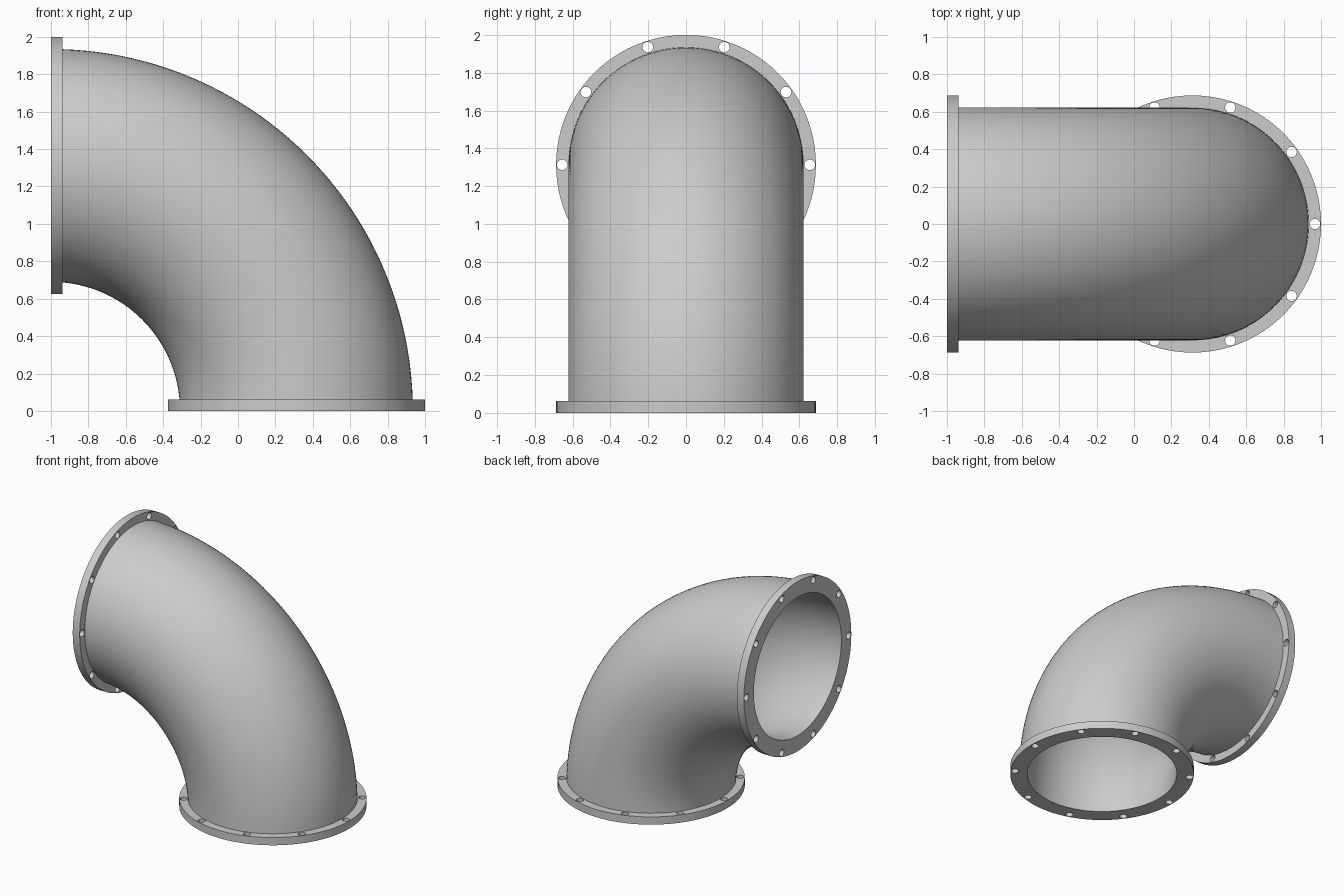
import bpy
import bmesh
from math import cos, sin, pi, radians
from mathutils import Matrix, Vector

BEND = 1.3125            # bend radius, centre of bend at the inner corner
CORNER = Vector((-1, 0, 0))
OUTER, BORE = 0.6225, 0.56
FLANGE_R, FLANGE_T = 0.6875, 0.0625
BOLTS, BOLT_PITCH, BOLT_R = 10, 0.655, 0.028

cube = bpy.data.objects.get("Cube")
if cube:
    bpy.data.objects.remove(cube, do_unlink=True)


def smooth(obj):
    bpy.ops.object.select_all(action='DESELECT')
    obj.select_set(True)
    bpy.context.view_layer.objects.active = obj
    bpy.ops.object.shade_smooth_by_angle(angle=radians(35))


def add_circle(curve, radius, segments, cx=0.0, cy=0.0):
    spline = curve.splines.new('POLY')
    spline.points.add(segments - 1)
    for i, p in enumerate(spline.points):
        a = 2 * pi * i / segments
        p.co = (cx + radius * cos(a), cy + radius * sin(a), 0, 1)
    spline.use_cyclic_u = True


def make_flange(name, matrix):
    """Flat ring with bolt holes, extruded from a filled 2D outline."""
    curve = bpy.data.curves.new(name, 'CURVE')
    curve.dimensions = '2D'
    curve.fill_mode = 'BOTH'
    curve.extrude = FLANGE_T / 2
    add_circle(curve, FLANGE_R, 96)
    add_circle(curve, OUTER - 0.008, 96)
    for i in range(BOLTS):
        a = 2 * pi * i / BOLTS
        add_circle(curve, BOLT_R, 20, BOLT_PITCH * cos(a), BOLT_PITCH * sin(a))
    obj = bpy.data.objects.new(name, curve)
    bpy.context.collection.objects.link(obj)
    bpy.ops.object.select_all(action='DESELECT')
    obj.select_set(True)
    bpy.context.view_layer.objects.active = obj
    bpy.ops.object.convert(target='MESH')
    obj = bpy.context.view_layer.objects.active
    obj.name = name
    bm = bmesh.new()
    bm.from_mesh(obj.data)
    bmesh.ops.remove_doubles(bm, verts=bm.verts, dist=1e-5)
    bmesh.ops.recalc_face_normals(bm, faces=bm.faces)
    bm.to_mesh(obj.data)
    bm.free()
    obj.matrix_world = matrix
    smooth(obj)


def make_elbow(name):
    """Annular section swept a quarter turn about the bend axis."""
    bm = bmesh.new()
    place = Matrix.Translation((CORNER.x + BEND, 0, 0))
    for radius in (OUTER, BORE):
        bmesh.ops.create_circle(bm, segments=96, radius=radius, matrix=place)
    bmesh.ops.bridge_loops(bm, edges=bm.edges[:])
    bmesh.ops.spin(bm, geom=bm.verts[:] + bm.edges[:] + bm.faces[:], cent=CORNER,
                   axis=(0, -1, 0), angle=pi / 2, steps=48, use_duplicate=False)
    bmesh.ops.recalc_face_normals(bm, faces=bm.faces)
    mesh = bpy.data.meshes.new(name)
    bm.to_mesh(mesh)
    bm.free()
    obj = bpy.data.objects.new(name, mesh)
    bpy.context.collection.objects.link(obj)
    smooth(obj)


# Curved pipe
make_elbow("elbow_pipe")

# Bolted flanges at the base and at the side opening
half = FLANGE_T / 2
make_flange("base_flange", Matrix.Translation((CORNER.x + BEND, 0, half)))
make_flange("side_flange", Matrix.Translation((CORNER.x + half, 0, BEND))
            @ Matrix.Rotation(pi / 2, 4, 'Z') @ Matrix.Rotation(pi / 2, 4, 'X'))
